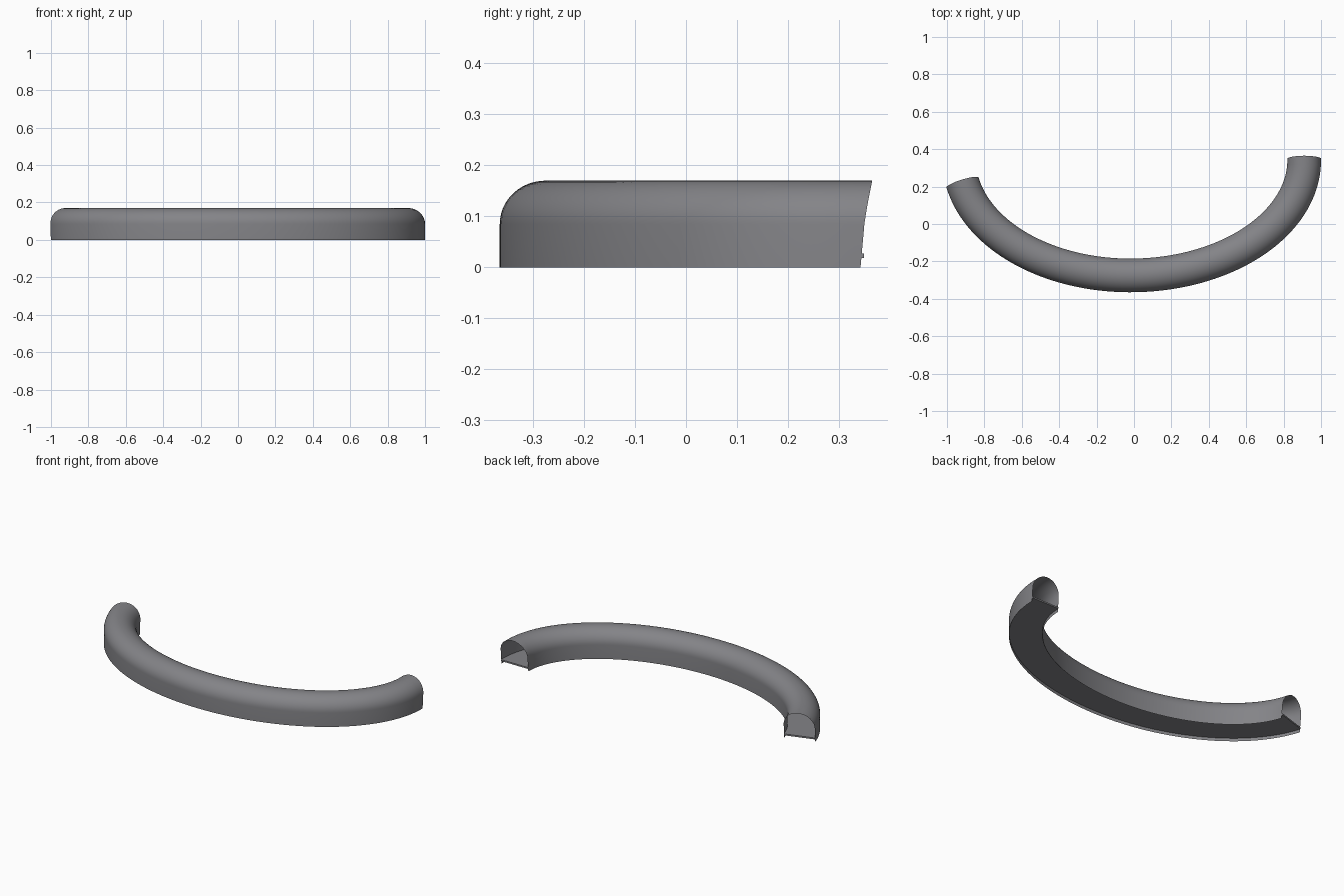
import bpy, bmesh, math
from mathutils import Vector

cube = bpy.data.objects.get("Cube")
if cube:
    bpy.data.objects.remove(cube, do_unlink=True)

grey = bpy.data.materials.new("mid_grey")
grey.use_nodes = True
COLOUR = (0.23, 0.23, 0.245, 1)
grey.diffuse_color = COLOUR
grey.node_tree.nodes["Principled BSDF"].inputs["Base Color"].default_value = COLOUR

HALF, HEIGHT, SPRING = 0.09, 0.17, 0.085
STEPS = 80
T_END = math.pi - 0.207


def station(t):
    """Point, outward normal and tangent of the bent centre line."""
    a, b = (0.93 if math.cos(t) > 0 else 0.914), 0.617
    c, s = math.cos(t), math.sin(t)
    point = Vector((-0.02 + a * c, 0.342 - b * s, 0))
    tangent = Vector((-a * s, -b * c, 0)).normalized()
    normal = Vector((b * c, -a * s, 0)).normalized()
    return point, normal, tangent


def sweep(name, section, closed, overhang):
    """Sweep (offset, height) points along the path; overhang(z) pushes the ends out."""
    bm = bmesh.new()
    rings = []
    for i in range(STEPS + 1):
        p, n, tan = station(T_END * i / STEPS)
        end = -1 if i == 0 else 1 if i == STEPS else 0
        rings.append([bm.verts.new(p + n * u + tan * end * overhang(z) + Vector((0, 0, z)))
                      for u, z in section])
    count = len(section)
    for r, s in zip(rings, rings[1:]):
        for j in range(count if closed else count - 1):
            k = (j + 1) % count
            bm.faces.new((r[j], r[k], s[k], s[j]))
    if closed:
        bm.faces.new(rings[0])
        bm.faces.new(rings[-1])
    bmesh.ops.recalc_face_normals(bm, faces=bm.faces)
    mesh = bpy.data.meshes.new(name)
    bm.to_mesh(mesh)
    bm.free()
    mesh.materials.append(grey)
    obj = bpy.data.objects.new(name, mesh)
    bpy.context.collection.objects.link(obj)
    bpy.ops.object.select_all(action='DESELECT')
    obj.select_set(True)
    bpy.context.view_layer.objects.active = obj
    bpy.ops.object.shade_smooth_by_angle(angle=math.radians(35))
    return obj


# Arched shell: straight side walls with a round top, open at both ends
arch = [(HALF * math.cos(math.pi * i / 24),
         SPRING + (HEIGHT - SPRING) * math.sin(math.pi * i / 24)) for i in range(25)]
shell = [(HALF, 0)] + arch + [(-HALF, 0)]
sweep("arched_shell", shell, False, lambda z: 0.023 * (z / HEIGHT) ** 1.6)

# Recessed floor plate, poking slightly out of each end
w = HALF - 0.001
floor = [(w, 0.018), (w, 0.027), (-w, 0.027), (-w, 0.018)]
sweep("floor_plate", floor, True, lambda z: 0.007)
